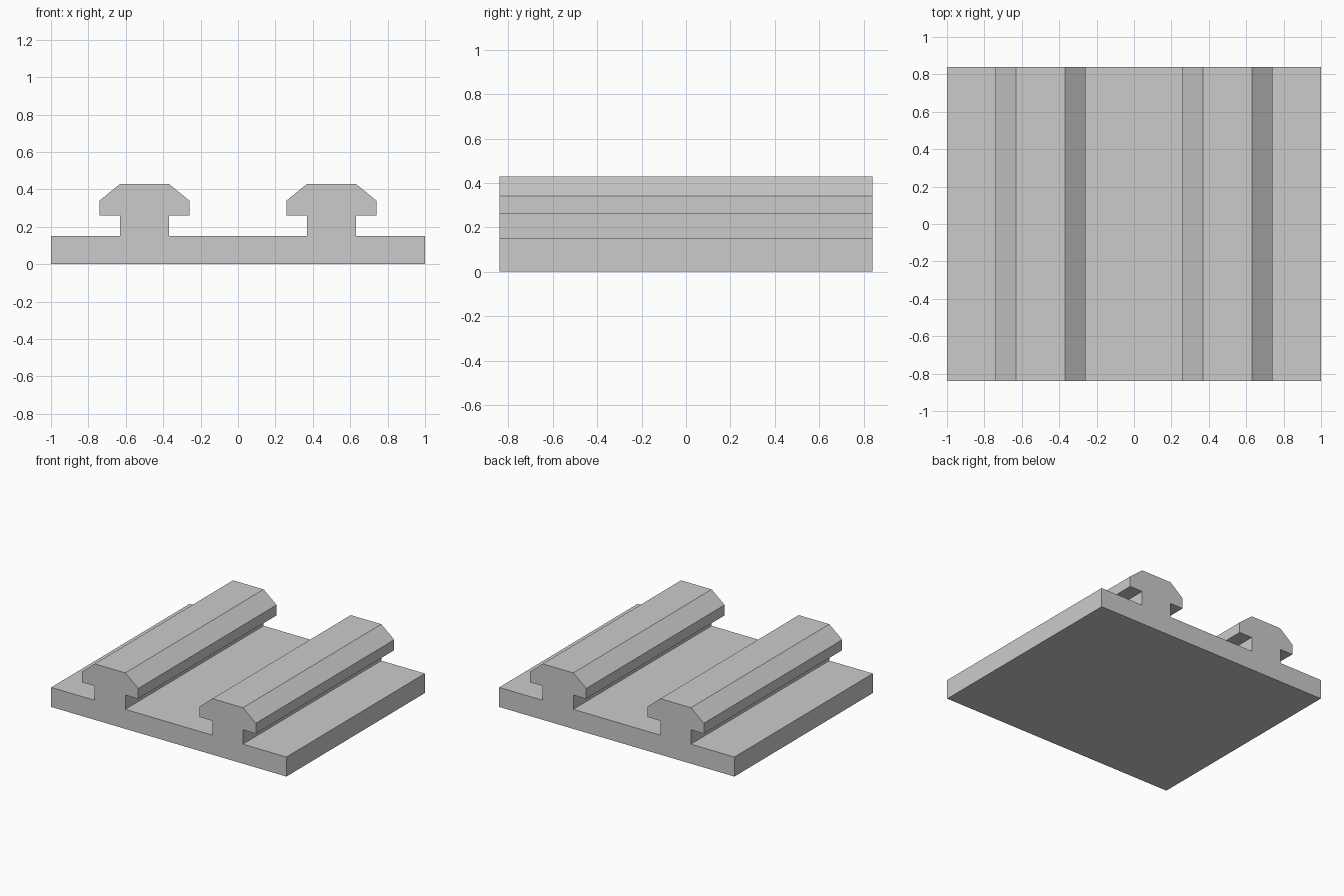
import bpy
import bmesh

cube = bpy.data.objects.get("Cube")
if cube:
    bpy.data.objects.remove(cube, do_unlink=True)

HALF_WIDTH, HALF_DEPTH, BASE_TOP = 1.0, 0.84, 0.15
RAIL_CENTRES = (0.5, -0.5)

# Right half of one T-shaped rail: (offset from rail centre, height)
RAIL_HALF = [(0.13, BASE_TOP), (0.13, 0.26), (0.24, 0.26), (0.24, 0.34), (0.13, 0.43)]


def rail_outline(centre):
    """Rail outline from its right foot over the top to its left foot."""
    right = [(centre + x, z) for x, z in RAIL_HALF]
    left = [(centre - x, z) for x, z in reversed(RAIL_HALF)]
    return right + left


# Cross-section of base plate with both rails
outline = [(-HALF_WIDTH, 0), (HALF_WIDTH, 0), (HALF_WIDTH, BASE_TOP)]
for centre in RAIL_CENTRES:
    outline += rail_outline(centre)
outline.append((-HALF_WIDTH, BASE_TOP))

# Extrude the cross-section from front to back
bm = bmesh.new()
front = bm.faces.new([bm.verts.new((x, -HALF_DEPTH, z)) for x, z in outline])
extruded = bmesh.ops.extrude_face_region(bm, geom=[front], use_keep_orig=True)
back_verts = [g for g in extruded["geom"] if isinstance(g, bmesh.types.BMVert)]
bmesh.ops.translate(bm, verts=back_verts, vec=(0, 2 * HALF_DEPTH, 0))
bmesh.ops.recalc_face_normals(bm, faces=bm.faces)

mesh = bpy.data.meshes.new("railed_base_plate")
bm.to_mesh(mesh)
bm.free()
plate = bpy.data.objects.new("railed_base_plate", mesh)
bpy.context.collection.objects.link(plate)

# Plain grey finish
grey = bpy.data.materials.new("light_grey")
grey.use_nodes = True
colour = (0.6, 0.6, 0.6, 1)
grey.diffuse_color = colour
grey.node_tree.nodes["Principled BSDF"].inputs["Base Color"].default_value = colour
mesh.materials.append(grey)
